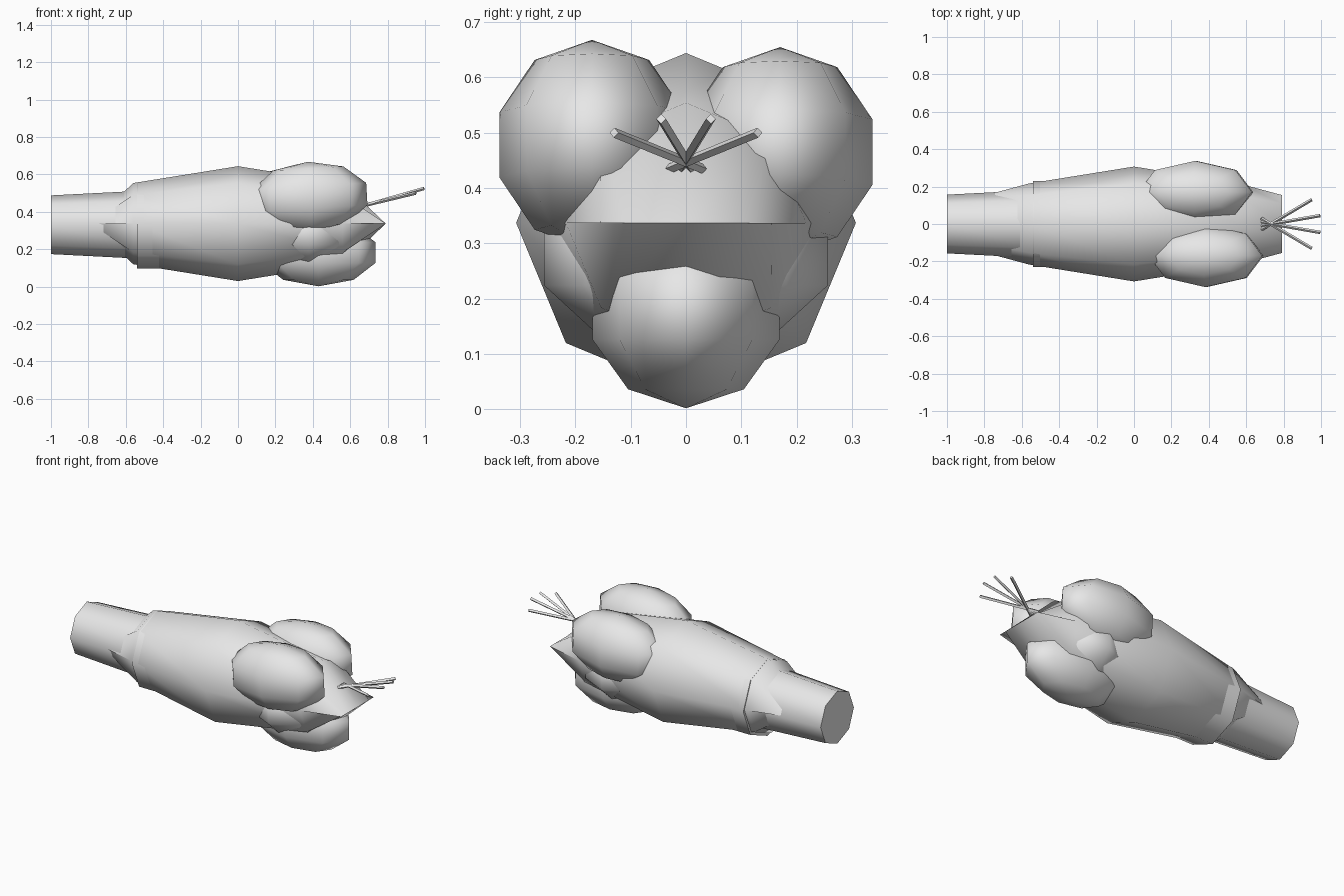
import bpy
import bmesh
import math
from mathutils import Vector

if "Cube" in bpy.data.objects:
    bpy.data.objects.remove(bpy.data.objects["Cube"])

grey = bpy.data.materials.new("plain_grey")
grey.diffuse_color = (0.8, 0.8, 0.8, 1)
grey.use_nodes = True
grey.node_tree.nodes["Principled BSDF"].inputs["Base Color"].default_value = grey.diffuse_color
CZ = 0.337  # height of the long axis


def finish(obj, name, angle=60):
    obj.name = name
    obj.data.materials.clear()
    obj.data.materials.append(grey)
    bpy.ops.object.select_all(action='DESELECT')
    obj.select_set(True)
    bpy.context.view_layer.objects.active = obj
    bpy.ops.object.shade_smooth_by_angle(angle=math.radians(angle))


def loft(name, rings, cz=CZ, sides=8):
    """Octagonal rings (x, y radius, z radius) skinned along x."""
    bm = bmesh.new()
    loops = []
    for x, ry, rz in rings:
        loops.append([bm.verts.new((x, ry * math.cos(2 * math.pi * i / sides),
                                    cz + rz * math.sin(2 * math.pi * i / sides)))
                      for i in range(sides)])
    for a, b in zip(loops, loops[1:]):
        for i in range(sides):
            j = (i + 1) % sides
            bm.faces.new((a[i], a[j], b[j], b[i]))
    for end, ring in ((loops[0], rings[0]), (loops[-1], rings[-1])):
        if ring[2] > 0:
            bm.faces.new(end)
    bmesh.ops.remove_doubles(bm, verts=bm.verts, dist=0.0005)
    bmesh.ops.recalc_face_normals(bm, faces=bm.faces)
    mesh = bpy.data.meshes.new(name)
    bm.to_mesh(mesh)
    bm.free()
    obj = bpy.data.objects.new(name, mesh)
    bpy.context.collection.objects.link(obj)
    finish(obj, name)


def lobe(name, centre, radii, tilt=0):
    bpy.ops.mesh.primitive_uv_sphere_add(segments=8, ring_count=5, location=centre,
                                         rotation=(0, tilt, 0))
    obj = bpy.context.object
    obj.scale = radii
    finish(obj, name, 80)


def rod(name, start, end, radius):
    a, b = Vector(start), Vector(end)
    bpy.ops.mesh.primitive_cylinder_add(vertices=4, radius=radius, depth=(b - a).length,
                                        location=(a + b) / 2)
    obj = bpy.context.object
    obj.rotation_euler = (b - a).to_track_quat('Z', 'Y').to_euler()
    finish(obj, name, 30)


# Long body, pinched to a horizontal edge at both ends
loft("body", [(-0.79, 0.155, 0), (-0.56, 0.217, 0.217), (0, 0.307, 0.307),
              (0.56, 0.217, 0.217), (0.79, 0.155, 0)])

# Tapered neck and thin collar
loft("neck", [(-1.0, 0.157, 0.157), (-0.55, 0.18, 0.18)], cz=0.331)
loft("collar", [(-0.54, 0.23, 0.23), (-0.41, 0.23, 0.23)], cz=0.328)

# Two upper lobes, a lower lobe and the core joining them
lobe("upper_lobe_front", (0.385, -0.17, 0.478), (0.32, 0.176, 0.19), -0.06)
lobe("upper_lobe_back", (0.33, 0.17, 0.465), (0.32, 0.176, 0.19), -0.06)
lobe("lower_lobe", (0.43, 0, 0.182), (0.32, 0.178, 0.18))
lobe("lobe_core", (0.38, 0, 0.28), (0.235, 0.27, 0.18))

# Four thin whiskers crossing at the root
for side, tag in ((-1, "front"), (1, "back")):
    rod("outer_whisker_" + tag, (0.68, -side * 0.03, 0.435), (0.95, side * 0.13, 0.5), 0.009)
    rod("inner_whisker_" + tag, (0.68, -side * 0.01, 0.435), (0.995, side * 0.045, 0.525), 0.009)
